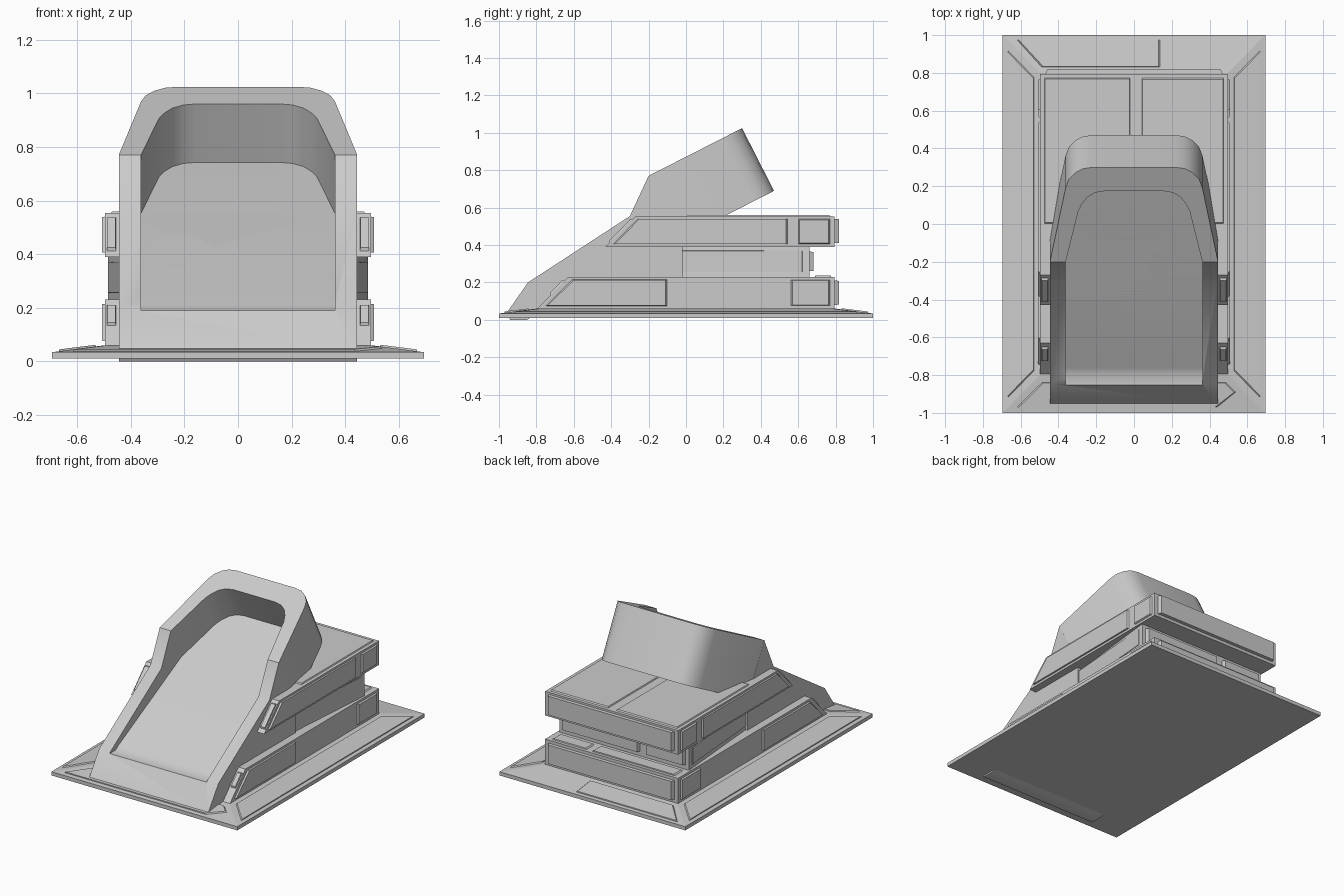
import bpy, bmesh, math
from mathutils import Vector

cube = bpy.data.objects.get("Cube")
if cube:
    bpy.data.objects.remove(cube, do_unlink=True)

grey = bpy.data.materials.new("plain_grey")
grey.use_nodes = True
colour = (0.6, 0.6, 0.6, 1)
grey.diffuse_color = colour
grey.node_tree.nodes["Principled BSDF"].inputs["Base Color"].default_value = colour


def loft(name, lower, upper):
    """Solid between two matching outlines."""
    bm = bmesh.new()
    a = [bm.verts.new(p) for p in lower]
    b = [bm.verts.new(p) for p in upper]
    n = len(a)
    bm.faces.new(a)
    bm.faces.new(b)
    for i in range(n):
        bm.faces.new((a[i], a[(i + 1) % n], b[(i + 1) % n], b[i]))
    bmesh.ops.recalc_face_normals(bm, faces=bm.faces)
    mesh = bpy.data.meshes.new(name)
    bm.to_mesh(mesh)
    bm.free()
    mesh.materials.append(grey)
    ob = bpy.data.objects.new(name, mesh)
    bpy.context.collection.objects.link(ob)
    return ob


def side_prism(name, profile, half):
    """Side profile (y, z) extruded across x."""
    return loft(name, [(-half, y, z) for y, z in profile], [(half, y, z) for y, z in profile])


def panel(name, pts, out, height=0.01):
    """Thin raised plate with a chamfered rim, facing along out."""
    pts = [Vector(p) for p in pts]
    normal = (pts[1] - pts[0]).cross(pts[2] - pts[0]).normalized()
    if normal.dot(Vector(out)) < 0:
        normal.negate()
    mid = sum(pts, Vector()) / len(pts)
    top = [p + (mid - p).normalized() * 0.01 + normal * height for p in pts]
    return loft(name, [p - normal * 0.002 for p in pts], top)


def boolean(ob, other, operation):
    mod = ob.modifiers.new("cut", "BOOLEAN")
    mod.object, mod.operation, mod.solver = other, operation, "EXACT"
    bpy.context.view_layer.objects.active = ob
    bpy.ops.object.modifier_apply(modifier=mod.name)


# Base plate with a shallow sloping skirt
W, S = 0.695, 0.497


def rect(x, y, z):
    return [(-x, -y, z), (x, -y, z), (x, y, z), (-x, y, z)]


loft("base_plate", rect(W, 1, 0.01), rect(W, 1, 0.035))
loft("base_skirt", rect(W, 1, 0.034), rect(S, 0.8, 0.06))


def skirt(pts, end):
    """Put plan points on the sloping skirt."""
    return [(x, y, 0.035 + 0.025 * ((1 - abs(y)) / 0.2 if end else (W - abs(x)) / (W - S)))
            for x, y in pts]


for side, label in ((1, "left"), (-1, "right")):
    plan = [(0.53, 0.78), (0.668, 0.92), (0.668, -0.92), (0.53, -0.78)]
    panel("skirt_panel_" + label, skirt([(side * x, y) for x, y in plan], False), (0, 0, 1), 0.006)
panel("skirt_panel_back", skirt([(-0.62, 0.975), (0.14, 0.975), (0.14, 0.83), (-0.49, 0.83)], True),
      (0, 0, 1), 0.006)
panel("skirt_panel_front", skirt([(-0.62, -0.97), (0.44, -0.97), (0.54, -0.89), (0.49, -0.84),
                                  (-0.49, -0.84)], True), (0, 0, 1), 0.006)

# Lower and upper slabs with slanted fronts
side_prism("lower_slab", [(-0.8, 0.055), (-0.63, 0.23), (0.795, 0.23), (0.795, 0.055)], S)
upper = side_prism("upper_slab", [(-0.43, 0.39), (-0.27, 0.553), (0.795, 0.553), (0.795, 0.39)], S)

# Middle slab, narrowing toward the front
mid_plan = [(0.40, -0.43), (0.485, 0.66)]


def middle(z, front):
    return [(-0.40, front, z), (0.40, front, z), (0.485, 0.66, z), (-0.485, 0.66, z)]


loft("middle_slab", middle(0.225, -0.43), middle(0.395, -0.12))

# Raised panels on the sides and slanted fronts, mirrored
side_panels = {
    "lower_long": [(-0.75, 0.075), (-0.61, 0.215), (-0.1, 0.215), (-0.1, 0.075)],
    "lower_rear": [(0.56, 0.075), (0.56, 0.215), (0.77, 0.215), (0.77, 0.075)],
    "upper_long": [(-0.39, 0.405), (-0.26, 0.54), (0.545, 0.54), (0.545, 0.405)],
    "upper_rear": [(0.6, 0.405), (0.6, 0.54), (0.77, 0.54), (0.77, 0.405)],
}
for side, label in ((1, "left"), (-1, "right")):
    for name, pts in side_panels.items():
        panel(f"{name}_panel_{label}", [(side * S, y, z) for y, z in pts], (side, 0, 0))
    slope = 0.085 / 1.09
    pts = [(-0.05, 0.255), (-0.05, 0.37), (0.63, 0.37), (0.63, 0.255)]
    panel("middle_panel_" + label,
          [(side * (0.482 - slope * (0.66 - y)), y, z) for y, z in pts], (side, 0, 0), 0.006)
    for name, lo, hi in (("lower", (-0.725, 0.132), (-0.65, 0.21)), ("upper", (-0.41, 0.41), (-0.285, 0.537))):
        panel(f"{name}_front_panel_{label}",
              [(side * x, *p) for x, p in ((0.455, lo), (0.49, lo), (0.49, hi), (0.455, hi))],
              (0, -1, 1))

# Panels on the backs
for name, y, x0, x1, z0, z1 in (("lower", 0.795, -0.47, 0.47, 0.08, 0.21),
                                ("upper", 0.795, -0.47, 0.47, 0.41, 0.54),
                                ("middle_wide", 0.66, -0.12, 0.46, 0.26, 0.365),
                                ("middle_short", 0.66, -0.46, -0.17, 0.26, 0.365)):
    panel(name + "_back_panel", [(x0, y, z0), (x1, y, z0), (x1, y, z1), (x0, y, z1)], (0, 1, 0), 0.022)

# Panels on the tops
for name, z, x0, x1, y0, y1 in (("upper_top_right", 0.553, -0.475, -0.02, 0, 0.775),
                                ("upper_top_left", 0.553, 0.04, 0.475, 0, 0.775),
                                ("lower_top_wide", 0.23, -0.46, 0.16, 0.69, 0.775),
                                ("lower_top_short", 0.23, 0.2, 0.46, 0.69, 0.775)):
    panel(name + "_panel", [(x0, y0, z), (x1, y0, z), (x1, y1, z), (x0, y1, z)], (0, 0, 1), 0.007)

# Chute: tilted hood joined to a sloping body, hollowed by a tray
origin = Vector((0, -0.2, 0.77))
along = Vector((0, 0.891, 0.454))
normal = Vector((0, -0.454, 0.891))


def tilted(name, half, low, high):
    outline = half + [(-x, s) for x, s in reversed(half)]
    lower, upper_ring = ([origin + Vector((x, 0, 0)) + along * s + normal * n for x, s in outline]
                         for n in (low, high))
    return loft(name, lower, upper_ring)


chute = side_prism("chute", [(-0.94, 0), (-0.96, 0.035), (-0.845, 0.2), (-0.3, 0.555), (-0.2, 0.77),
                             (-0.02, 0.435), (-0.02, 0.03), (-0.8, 0.03), (-0.85, 0)], 0.445)
hood = tilted("hood", [(0.445, 0), (0.362, 0.44), (0.345, 0.49), (0.31, 0.53), (0.27, 0.553),
                       (0.22, 0.561)], -0.376, 0)
tray = tilted("tray_cutter", [(0.362, -0.789), (0.362, 0), (0.295, 0.3), (0.275, 0.345), (0.245, 0.385),
                              (0.205, 0.411), (0.155, 0.42)], -0.245, 0.3)
lip = side_prism("lip_cutter", [(-0.95, 0.19), (-0.79, 0.19), (-0.76, 0.21), (-0.76, 0.5), (-0.95, 0.5)], 0.362)
boolean(chute, hood, "UNION")
boolean(chute, tray, "DIFFERENCE")
boolean(chute, lip, "DIFFERENCE")
boolean(upper, tray, "DIFFERENCE")
for helper in (hood, tray, lip):
    bpy.data.objects.remove(helper, do_unlink=True)

# Smooth the rounded hood corners only
bpy.ops.object.select_all(action="DESELECT")
chute.select_set(True)
bpy.context.view_layer.objects.active = chute
bpy.ops.object.shade_smooth_by_angle(angle=math.radians(35))
